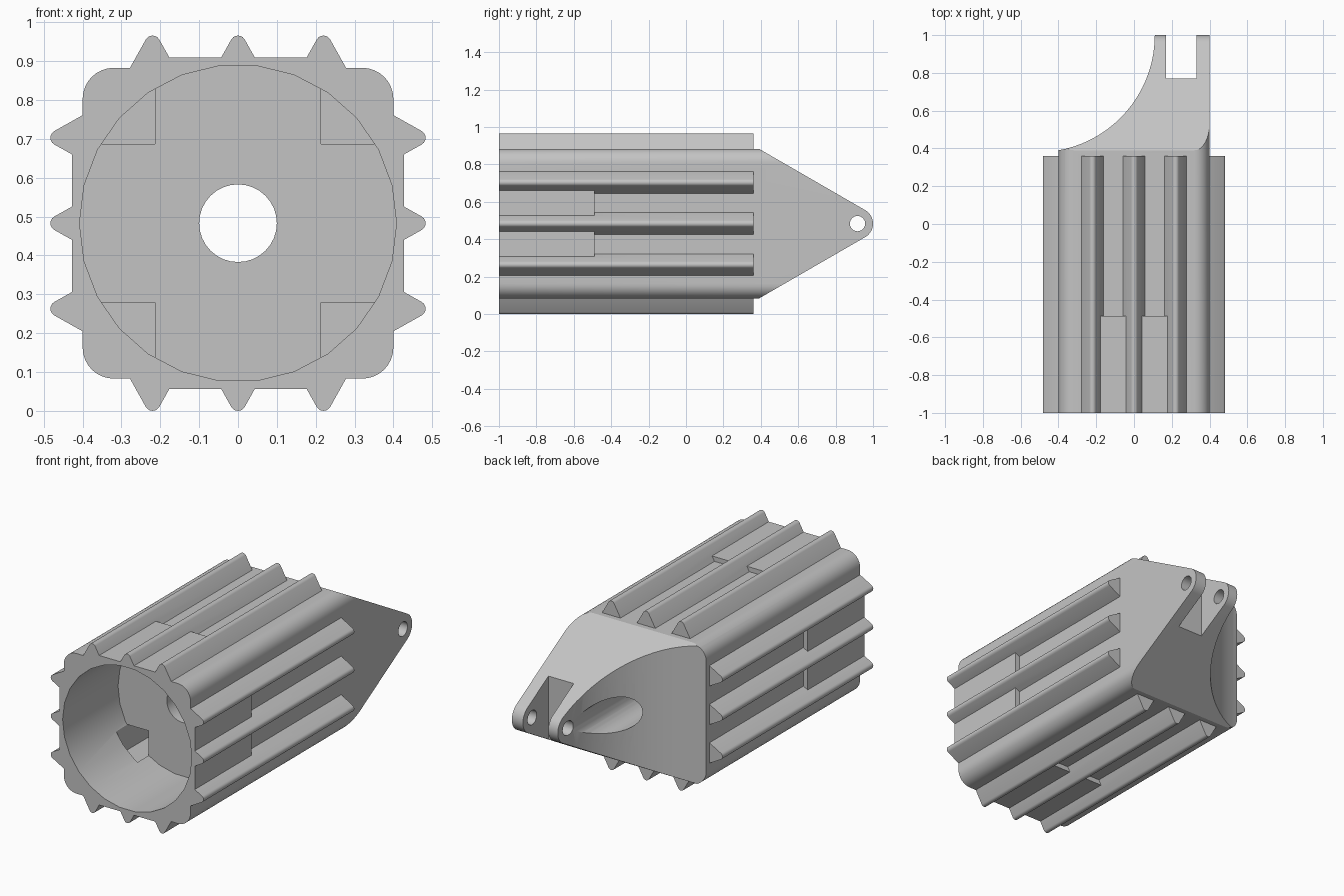
import bpy
import bmesh
from math import cos, sin, pi, radians
from mathutils import Vector

default = bpy.data.objects.get("Cube")
if default:
    bpy.data.objects.remove(default, do_unlink=True)

MID = 0.483      # height of the long axis
FRONT = -1.1     # parts overshoot the front and are trimmed flat later

grey = bpy.data.materials.new("plain_grey")
grey.use_nodes = True
grey.diffuse_color = (0.55, 0.55, 0.55, 1)
grey.node_tree.nodes["Principled BSDF"].inputs["Base Color"].default_value = (0.55, 0.55, 0.55, 1)


def arc(cx, cy, r, start, end, steps):
    """Points on an arc, angles in degrees."""
    angles = [radians(start + (end - start) * i / steps) for i in range(steps + 1)]
    return [(cx + r * cos(a), cy + r * sin(a)) for a in angles]


def circle(cx, cy, r, sides):
    return arc(cx, cy, r, 0, 360, sides)[:-1]


def rect(x0, x1, y0, y1):
    return [(x0, y0), (x1, y0), (x1, y1), (x0, y1)]


def prism(name, outline, axis, start, end):
    """Extrude a closed outline along the x, y or z axis."""
    place = {"x": lambda p, d: (d, p[0], p[1]),
             "y": lambda p, d: (p[0], d, p[1]),
             "z": lambda p, d: (p[0], p[1], d)}[axis]
    bm = bmesh.new()
    face = bm.faces.new([bm.verts.new(place(p, start)) for p in outline])
    grown = bmesh.ops.extrude_face_region(bm, geom=[face])
    moved = [v for v in grown["geom"] if isinstance(v, bmesh.types.BMVert)]
    bmesh.ops.translate(bm, verts=moved, vec=Vector(place((0, 0), end - start)))
    bmesh.ops.recalc_face_normals(bm, faces=bm.faces)
    mesh = bpy.data.meshes.new(name)
    bm.to_mesh(mesh)
    bm.free()
    mesh.materials.append(grey)
    obj = bpy.data.objects.new(name, mesh)
    bpy.context.collection.objects.link(obj)
    return obj


def combine(target, tool, operation):
    """Apply a boolean and discard the tool."""
    mod = target.modifiers.new("combine", "BOOLEAN")
    mod.operation = operation
    mod.solver = "EXACT"
    mod.object = tool
    bpy.ops.object.select_all(action="DESELECT")
    bpy.context.view_layer.objects.active = target
    target.select_set(True)
    bpy.ops.object.modifier_apply(modifier=mod.name)
    bpy.data.objects.remove(tool, do_unlink=True)


def turned(points, quarter):
    """Rotate a cross-section by quarter turns about the long axis."""
    for _ in range(quarter):
        points = [(-y, x) for x, y in points]
    return [(x, y + MID) for x, y in points]


# Rounded square housing
corner = []
for k, (sx, sz) in enumerate([(1, 1), (-1, 1), (-1, -1), (1, -1)]):
    corner += arc(sx * 0.32, MID + sz * 0.32, 0.08, 90 * k, 90 * k + 90, 8)
housing = prism("housing", corner, "y", FRONT, 1.2)

# Tapered back with a rounded tip
tip = (0.917, MID)
wedge = [(FRONT - 0.1, MID - 0.6), (-0.09, MID - 0.6 - 0.0)]
wedge = [(FRONT - 0.1, MID - 0.6), (0.192 - 0.142, MID - 0.6)]
slope = arc(*tip, 0.083, -60, 60, 16)
rise = 0.12 / cos(radians(30))
wedge[1] = (slope[0][0] - (0.6 - 0.072) / (sin(radians(30)) / cos(radians(30))), MID - 0.6)
wedge += slope + [(wedge[1][0], MID + 0.6), (FRONT - 0.1, MID + 0.6)]
combine(housing, prism("taper", wedge, "x", -0.6, 0.6), "INTERSECT")

# Concave sweep on the back right, fork slot and pin hole
combine(housing, prism("sweep", circle(-0.51, 1.0, 0.62, 80), "z", -0.2, 1.2), "DIFFERENCE")
combine(housing, prism("slot", rect(0.17, 0.33, 0.77, 1.2), "z", -0.2, 1.2), "DIFFERENCE")
combine(housing, prism("pin_hole", circle(*tip, 0.041, 24), "x", -0.6, 0.6), "DIFFERENCE")

# Three ribs and a raised pad on each of the four sides
for side in range(4):
    pad = turned(rect(-0.2, 0.2, 0.36, 0.427), side)
    combine(housing, prism("pad", pad, "y", FRONT, -0.488), "UNION")
    for offset in (-0.22, 0, 0.22):
        outline = [(offset - 0.075, 0.37), (offset + 0.075, 0.37)]
        outline += arc(offset, 0.463, 0.02, 32, 148, 6)
        rib = prism("rib", turned(outline, side), "y", FRONT, 0.36)
        combine(housing, rib, "UNION")

# Round bore, four corner pockets in its floor, and the central through hole
combine(housing, prism("bore", circle(0, MID, 0.408, 26), "y", -1.3, -0.5), "DIFFERENCE")
for sx in (-1, 1):
    for sz in (-1, 1):
        pocket = rect(*sorted((sx * 0.214, sx * 0.35)),
                      *sorted((MID + sz * 0.204, MID + sz * 0.35)))
        combine(housing, prism("pocket", pocket, "y", -0.6, 0.2), "DIFFERENCE")
combine(housing, prism("centre_hole", circle(0, MID, 0.1, 32), "y", -0.7, 1.1), "DIFFERENCE")

# Flat front face
combine(housing, prism("front_trim", rect(-1, 1, -0.5, 1.5), "y", -1.5, -1.0), "DIFFERENCE")

bpy.ops.object.select_all(action="DESELECT")
bpy.context.view_layer.objects.active = housing
housing.select_set(True)
bpy.ops.object.shade_smooth_by_angle(angle=radians(25))
